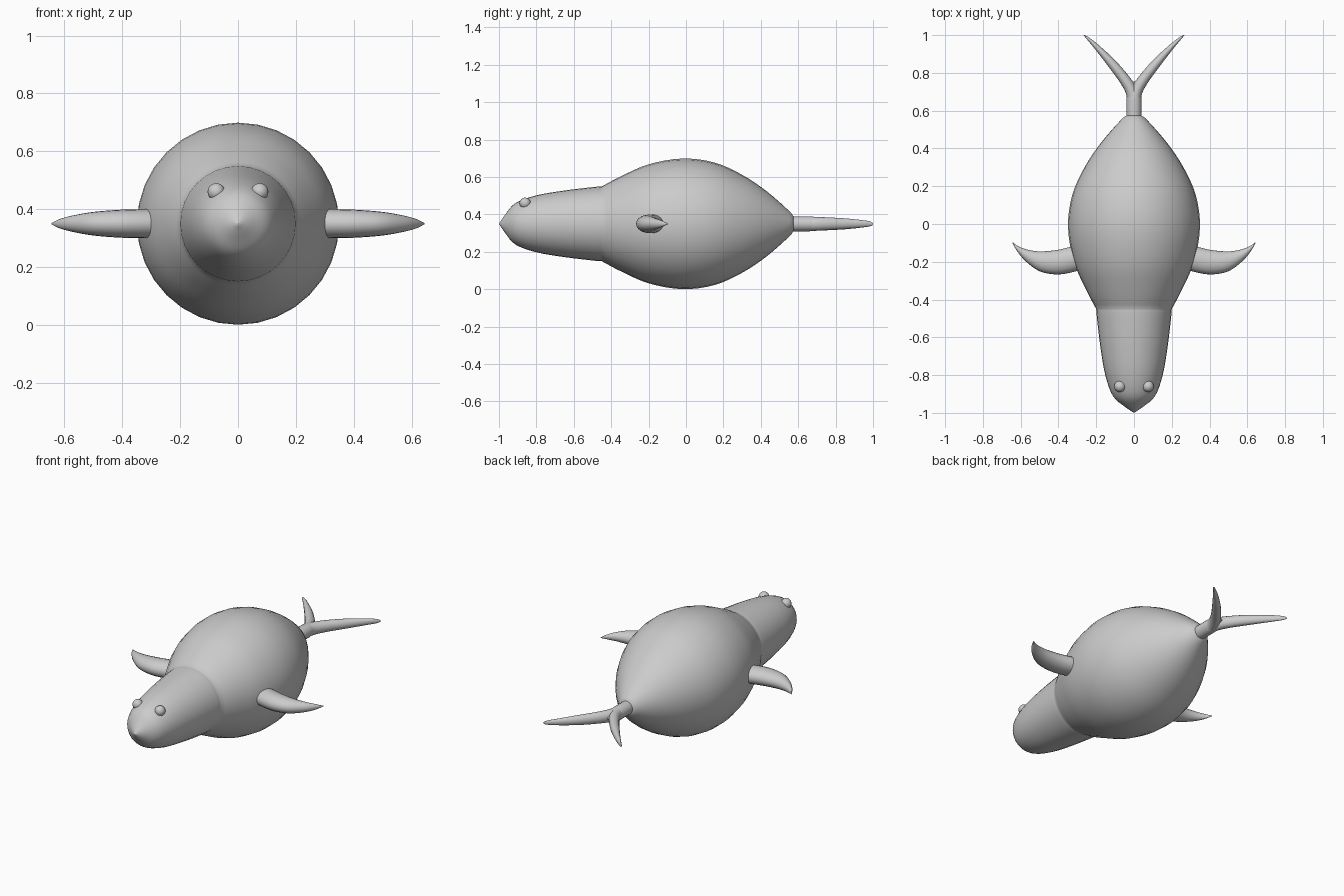
import bpy, bmesh, math
from mathutils import Vector

if "Cube" in bpy.data.objects:
    bpy.data.objects.remove(bpy.data.objects["Cube"])

Z = 0.35  # height of the body axis
grey = bpy.data.materials.new("plain grey")
grey.diffuse_color = (0.6, 0.6, 0.6, 1)
grey.use_nodes = True
grey.node_tree.nodes["Principled BSDF"].inputs["Base Color"].default_value = grey.diffuse_color


def smooth_path(pts, n=4):
    """Catmull-Rom interpolation through tuples of any length."""
    p = [Vector(q) for q in pts]
    p = [p[0] * 2 - p[1]] + p + [p[-1] * 2 - p[-2]]
    out = []
    for i in range(1, len(p) - 2):
        a, b, c, d = p[i - 1:i + 3]
        for k in range(n):
            t = k / n
            out.append(0.5 * (2 * b + (c - a) * t + (2 * a - 5 * b + 4 * c - d) * t * t
                              + (3 * b - a - 3 * c + d) * t ** 3))
    return out + [p[-2]]


def finish(name, bm, angle=50):
    bmesh.ops.remove_doubles(bm, verts=bm.verts[:], dist=1e-5)
    bmesh.ops.recalc_face_normals(bm, faces=bm.faces[:])
    mesh = bpy.data.meshes.new(name)
    bm.to_mesh(mesh)
    bm.free()
    obj = bpy.data.objects.new(name, mesh)
    bpy.context.collection.objects.link(obj)
    mesh.materials.append(grey)
    bpy.ops.object.select_all(action='DESELECT')
    obj.select_set(True)
    bpy.context.view_layer.objects.active = obj
    bpy.ops.object.shade_smooth_by_angle(angle=math.radians(angle))
    return obj


def loft(name, rings, sides):
    """rings: (centre, half-width vector, half-height)"""
    bm = bmesh.new()
    loops = []
    for c, w, h in rings:
        loops.append([bm.verts.new(c + w * math.cos(a) + Vector((0, 0, h * math.sin(a))))
                      for a in (2 * math.pi * i / sides for i in range(sides))])
    for a, b in zip(loops, loops[1:]):
        for i in range(sides):
            j = (i + 1) % sides
            bm.faces.new((a[i], a[j], b[j], b[i]))
    bm.faces.new(loops[0])
    bm.faces.new(loops[-1])
    return finish(name, bm)


def lathe(name, profile, sides=32):
    return loft(name, [(Vector((0, y, Z)), Vector((max(r, 1e-4), 0, 0)), max(r, 1e-4))
                       for y, r in profile], sides)


# Head and body as one turned form with a crease at the neck
head = smooth_path([(-1, 0), (-0.965, 0.052), (-0.91, 0.112), (-0.8, 0.152),
                    (-0.65, 0.178), (-0.49, 0.197), (-0.45, 0.2)])
trunk = smooth_path([(-0.45, 0.2), (-0.35, 0.253), (-0.2, 0.318), (-0.02, 0.349),
                     (0.15, 0.328), (0.3, 0.262), (0.43, 0.175), (0.55, 0.07), (0.575, 0.038)])
lathe("head_and_body", head + trunk[1:])

# Tail stem
lathe("tail_stem", [(0.54, 0.04), (0.6, 0.04), (0.66, 0.04), (0.7, 0.036), (0.755, 0.004)], 20)

for s, side in ((-1, "left"), (1, "right")):
    # Tail fluke: x, y, half width, half height along the centre line
    path = smooth_path([(0.0, 0.64, 0.036, 0.039), (0.012, 0.7, 0.032, 0.037),
                        (0.05, 0.765, 0.029, 0.034), (0.12, 0.853, 0.024, 0.029),
                        (0.2, 0.94, 0.014, 0.02), (0.25, 0.988, 0.006, 0.012),
                        (0.266, 1.0, 0.001, 0.002)])
    rings = []
    for i, (x, y, w, h) in enumerate(path):
        q = path[min(i + 1, len(path) - 1)] - path[max(i - 1, 0)]
        n = Vector((q[1] * s, -q[0], 0)).normalized()
        rings.append((Vector((x * s, y, Z)), n * w, h))
    loft(side + "_tail_fluke", rings, 16)

    # Flipper: front edge x, y, back edge x, y, half height
    edges = smooth_path([(0.25, -0.232, 0.25, -0.1, 0.05), (0.33, -0.256, 0.34, -0.122, 0.05),
                         (0.41, -0.267, 0.41, -0.138, 0.048), (0.5, -0.25, 0.495, -0.145, 0.041),
                         (0.575, -0.196, 0.56, -0.137, 0.029), (0.62, -0.142, 0.612, -0.118, 0.016),
                         (0.645, -0.097, 0.643, -0.096, 0.002)])
    rings = []
    for fx, fy, bx, by, h in edges:
        f, b = Vector((fx * s, fy, Z)), Vector((bx * s, by, Z))
        rings.append(((f + b) / 2, (f - b) / 2, h))
    loft(side + "_flipper", rings, 20)

    # Eye
    bm = bmesh.new()
    bmesh.ops.create_uvsphere(bm, u_segments=20, v_segments=12, radius=0.03)
    bmesh.ops.translate(bm, verts=bm.verts[:], vec=(0.075 * s, -0.86, 0.46))
    finish(side + "_eye", bm)
